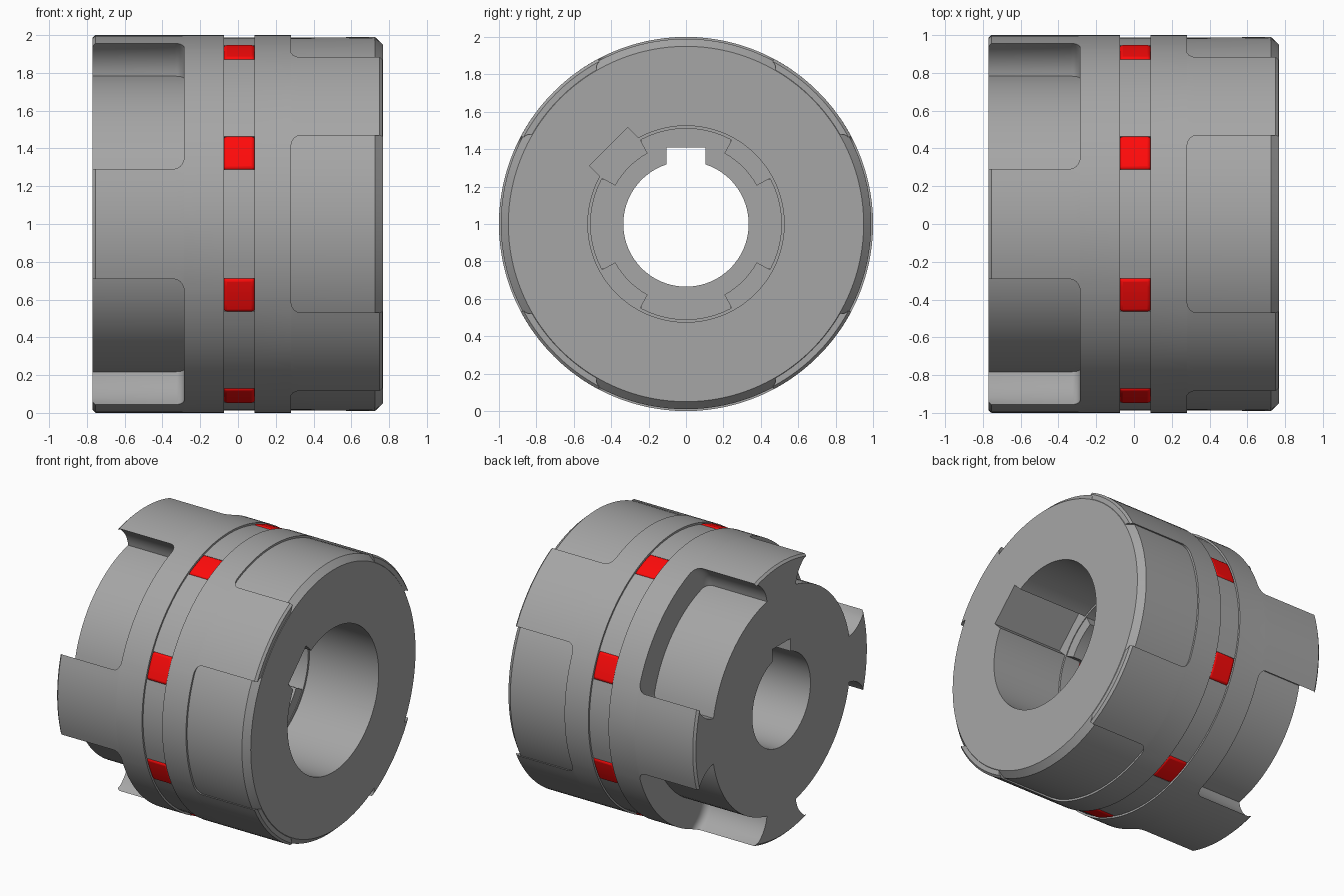
import bpy, bmesh, math
from math import sin, cos, pi, radians
from mathutils import Matrix

if "Cube" in bpy.data.objects:
    bpy.data.objects.remove(bpy.data.objects["Cube"])

CZ = 1.0  # axis height; the coupling axis runs along x

grey = bpy.data.materials.new("dark_grey_metal")
grey.diffuse_color = (0.38, 0.38, 0.38, 1)
grey.use_nodes = True
grey.node_tree.nodes["Principled BSDF"].inputs["Base Color"].default_value = grey.diffuse_color
red = bpy.data.materials.new("red_rubber")
red.diffuse_color = (1.0, 0.003, 0.003, 1)
red.use_nodes = True
red.node_tree.nodes["Principled BSDF"].inputs["Base Color"].default_value = red.diffuse_color


def finish(name, bm, mat=grey):
    bmesh.ops.remove_doubles(bm, verts=bm.verts, dist=1e-5)
    bmesh.ops.recalc_face_normals(bm, faces=bm.faces)
    me = bpy.data.meshes.new(name)
    bm.to_mesh(me)
    bm.free()
    ob = bpy.data.objects.new(name, me)
    bpy.context.collection.objects.link(ob)
    me.materials.append(mat)
    smooth(ob)
    return ob


def select(ob):
    bpy.ops.object.select_all(action='DESELECT')
    ob.select_set(True)
    bpy.context.view_layer.objects.active = ob


def smooth(ob):
    select(ob)
    bpy.ops.object.shade_smooth_by_angle(angle=radians(30))


def pt(x, r, a):
    return (x, r * cos(radians(a)), CZ + r * sin(radians(a)))


def loft(name, sections, mat=grey):
    # sections: list of (x, [(r, degrees), ...])
    bm = bmesh.new()
    rings = [[bm.verts.new(pt(x, r, a)) for r, a in pts] for x, pts in sections]
    for p, q in zip(rings, rings[1:]):
        n = len(p)
        for i in range(n):
            bm.faces.new((p[i], p[(i + 1) % n], q[(i + 1) % n], q[i]))
    bm.faces.new(rings[0])
    bm.faces.new(rings[-1])
    return finish(name, bm, mat)


ARC, SIDE, HUB = 12, 8, 18


def section(d, rot, rmax=1.0, round_=False):
    # four undercut claws around a smaller hub; d widens the claws at the root
    e = 17 + d
    side = []
    for i in range(1, SIDE + 1):
        t = i / SIDE
        w = ((1 - t) ** 2, 2 * t * (1 - t), t * t)
        side.append((w[0] + w[1] * 0.90 + w[2] * 0.80,
                     w[0] * e + w[1] * (11.5 + d) + w[2] * (12 + d)))
    h0, h1 = 12 + d, 78 - d
    pts = []
    for k in range(4):
        c = rot + 90 * k
        pts += [(1, c - e + 2 * e * i / ARC) for i in range(ARC + 1)]
        valley = [(r, c + a) for r, a in side]
        valley += [(0.80, c + h0 + (h1 - h0) * i / HUB) for i in range(1, HUB)]
        valley += [(r, c + 90 - a) for r, a in reversed(side)]
        if round_:
            n = len(valley) + 1
            valley = [(1, c + e + (90 - 2 * e) * (i + 1) / n) for i in range(n - 1)]
        pts += valley
    return [(min(r, rmax), a) for r, a in pts]


def claw_hub(name, s, x_end, x_floor, x_face, rot):
    secs = [(s * x_end, section(0, rot, 0.985)), (s * (x_end - 0.015), section(0, rot))]
    f = 0.05  # fillet at the root of the windows
    for i in range(6):
        t = i / 5 * pi / 2
        secs.append((s * (x_floor + f * (1 - sin(t))), section(4 * (1 - cos(t)), rot)))
    secs += [(s * x_floor, section(4, rot, 1, True)), (s * x_face, section(4, rot, 1, True))]
    return loft(name, secs)


def cut(ob, cutter):
    m = ob.modifiers.new("cut", 'BOOLEAN')
    m.operation, m.solver, m.object = 'DIFFERENCE', 'EXACT', cutter
    select(ob)
    bpy.ops.object.modifier_apply(modifier=m.name)
    bpy.data.objects.remove(cutter)


def circle(r, n=120):
    return [(r, i * 360 / n) for i in range(n)]


def bore(ob, r, x0, x1, key=None):
    # round bore, then optional keyway slot (half width, reach, angle)
    cut(ob, loft("bore_cutter", [(x0, circle(r)), (x1, circle(r))]))
    if key:
        half, reach, angle = key
        bm = bmesh.new()
        bmesh.ops.create_cube(bm, size=1)
        bmesh.ops.scale(bm, vec=(x1 - x0, reach, 2 * half), verts=bm.verts)
        bmesh.ops.translate(bm, vec=((x0 + x1) / 2, reach / 2, 0), verts=bm.verts)
        bmesh.ops.rotate(bm, matrix=Matrix.Rotation(radians(angle), 3, 'X'), verts=bm.verts)
        bmesh.ops.translate(bm, vec=(0, 0, CZ), verts=bm.verts)
        cut(ob, finish("key_cutter", bm))
    smooth(ob)


def sector(name, c, half, r0, r1, x0, x1, n=8, bevel=0, mat=grey):
    # ring segment extruded along the axis
    arc = [c - half + 2 * half * i / n for i in range(n + 1)]
    prof = [(r1, a) for a in arc] + [(r0, a) for a in reversed(arc)]
    ob = loft(name, [(x0, prof), (x1, prof)], mat)
    if bevel:
        m = ob.modifiers.new("round", 'BEVEL')
        m.width, m.segments, m.limit_method = bevel, 3, 'ANGLE'
        m.angle_limit = radians(40)


# left hub with open claws
left = claw_hub("left_hub", -1, 0.77, 0.285, 0.075, 0)
bore(left, 0.335, -0.9, 0.0, (0.103, 0.41, 90))

# right hub, turned by 45 degrees, and the chamfered body filling its windows
right = claw_hub("right_claw_ring", 1, 0.765, 0.28, 0.088, 45)
core = loft("right_core", [(0.15, circle(0.985)), (0.725, circle(0.99)), (0.768, circle(0.95))])
for ob in (right, core):
    bore(ob, 0.51, 0.0, 0.9)
    bore(ob, 0.525, 0.21, 0.9, (0.145, 0.585, 135))

# interlocking jaws and red cushions between the hubs
for k in range(4):
    sector(f"left_jaw_{k}", 90 * k, 17, 0.515, 0.987, -0.09, 0.10)
    sector(f"right_jaw_outer_{k}", 45 + 90 * k, 17, 0.5, 0.987, -0.09, 0.10)
    sector(f"right_jaw_inner_{k}", 45 + 90 * k, 16.5, 0.43, 0.53, -0.07, 0.205)
for k in range(8):
    sector(f"cushion_{k}", 22.5 + 45 * k, 5.6, 0.52, 0.995, -0.077, 0.09, 4, 0.018, red)
